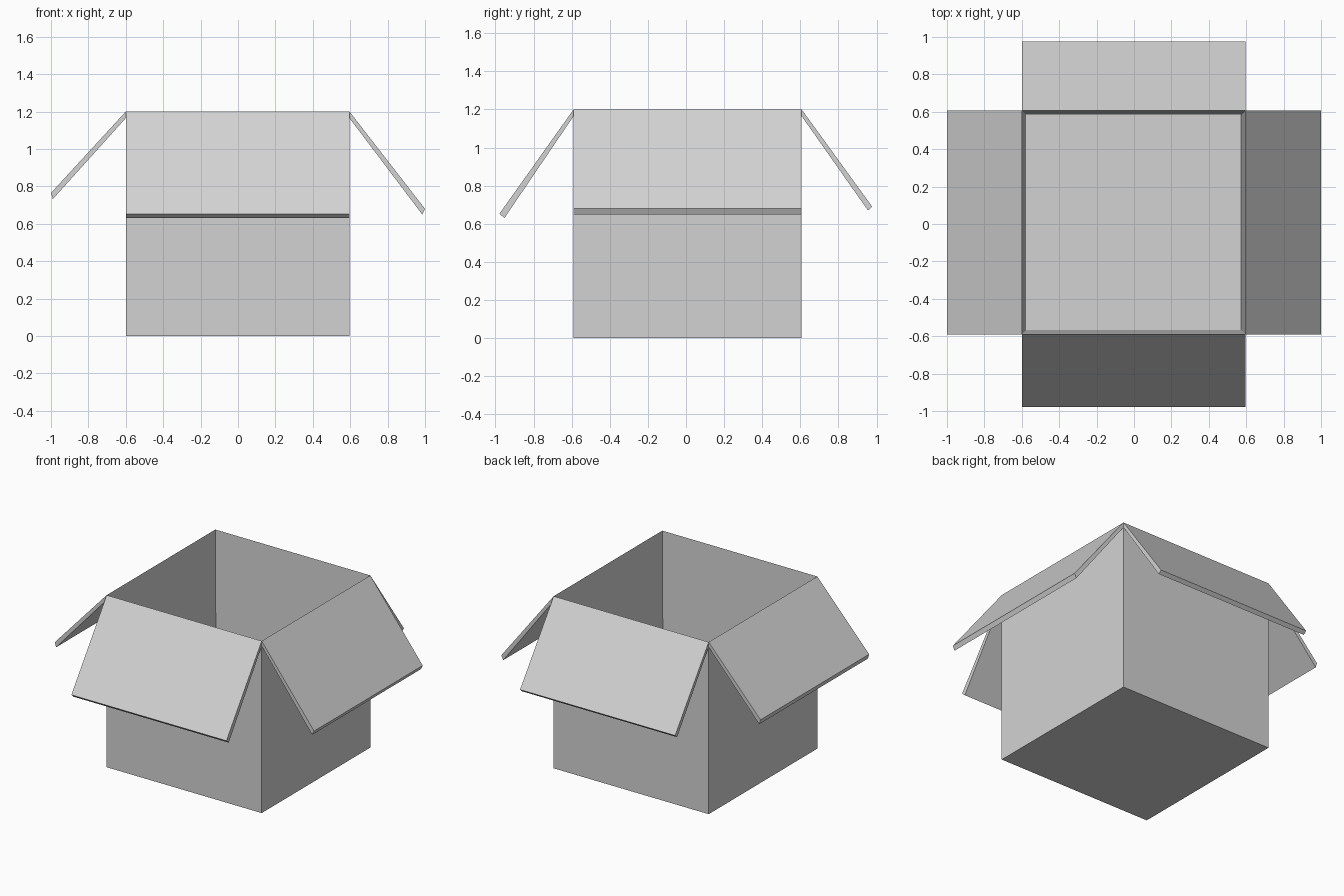
import bpy
import bmesh

cube = bpy.data.objects.get("Cube")
if cube:
    bpy.data.objects.remove(cube, do_unlink=True)

card = bpy.data.materials.new("light_grey_card")
card.use_nodes = True
GREY = (0.65, 0.65, 0.65, 1)
card.diffuse_color = GREY
card.node_tree.nodes["Principled BSDF"].inputs["Base Color"].default_value = GREY

X0, X1, Y0, Y1 = -0.6, 0.596, -0.59, 0.607   # outer footprint
TOP, WALL = 1.2, 0.032


def finish(name, bm):
    bmesh.ops.recalc_face_normals(bm, faces=bm.faces[:])
    mesh = bpy.data.meshes.new(name)
    bm.to_mesh(mesh)
    bm.free()
    mesh.materials.append(card)
    obj = bpy.data.objects.new(name, mesh)
    bpy.context.collection.objects.link(obj)
    return obj


def prism(name, points, offset):
    """Extrude a flat polygon along an offset."""
    bm = bmesh.new()
    face = bm.faces.new([bm.verts.new(p) for p in points])
    ext = bmesh.ops.extrude_face_region(bm, geom=[face])["geom"]
    bmesh.ops.translate(bm, vec=offset,
                        verts=[v for v in ext if isinstance(v, bmesh.types.BMVert)])
    return finish(name, bm)


# Open box: solid block with its top inset and pushed down to the floor
bm = bmesh.new()
bmesh.ops.create_cube(bm, size=1)
for v in bm.verts:
    v.co = (X0 if v.co.x < 0 else X1, Y0 if v.co.y < 0 else Y1, 0 if v.co.z < 0 else TOP)
lid = max(bm.faces, key=lambda f: f.calc_center_median().z)
bmesh.ops.inset_region(bm, faces=[lid], thickness=WALL)
for v in lid.verts:
    v.co.z = WALL
finish("box_body", bm)

# Flaps: hinge on the rim, outer tip, inner tip, lower hinge
HINGE_DROP = 0.035


def flap(name, axis, edge, outer, inner):
    profile = [(edge, TOP), outer, inner, (edge, TOP - HINGE_DROP)]
    if axis == "x":
        prism(name, [(a, Y0, z) for a, z in profile], (0, Y1 - Y0, 0))
    else:
        prism(name, [(X0, a, z) for a, z in profile], (X1 - X0, 0, 0))


flap("left_flap", "x", X1, (1.0, 0.68), (0.985, 0.65))
flap("right_flap", "x", X0, (-1.0, 0.765), (-0.99, 0.732))
flap("front_flap", "y", Y0, (-0.979, 0.653), (-0.953, 0.63))
flap("back_flap", "y", Y1, (0.977, 0.69), (0.955, 0.67))
